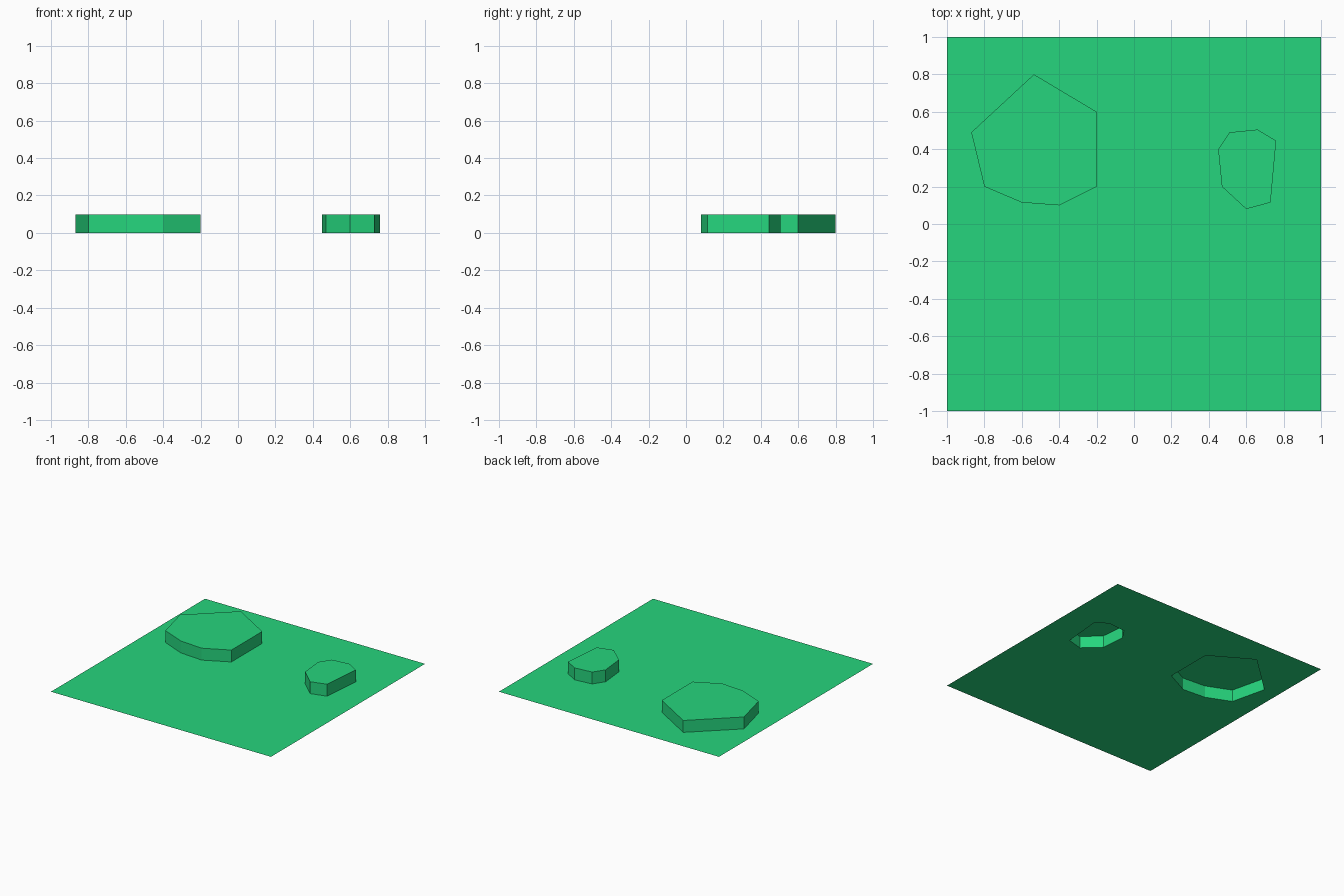
import bpy, bmesh

if "Cube" in bpy.data.objects:
    bpy.data.objects.remove(bpy.data.objects["Cube"])

HEIGHT = 0.098

green = bpy.data.materials.new("grass green")
green.diffuse_color = (0.019, 0.665, 0.205, 1)
green.use_nodes = True
green.node_tree.nodes["Principled BSDF"].inputs["Base Color"].default_value = green.diffuse_color

# Outlines, counter-clockwise seen from above
SQUARE = [(-1, -1), (1, -1), (1, 1), (-1, 1)]
LARGE = [(-0.535, 0.80), (-0.87, 0.49), (-0.80, 0.20), (-0.60, 0.115),
         (-0.40, 0.10), (-0.20, 0.20), (-0.20, 0.60)]
SMALL = [(0.51, 0.49), (0.45, 0.40), (0.47, 0.20), (0.60, 0.08),
         (0.73, 0.115), (0.76, 0.445), (0.66, 0.505)]


def ring(bm, outline, z):
    return [bm.verts.new((x, y, z)) for x, y in outline]


def finish(bm, name):
    mesh = bpy.data.meshes.new(name)
    bm.to_mesh(mesh)
    bm.free()
    mesh.materials.append(green)
    bpy.context.collection.objects.link(bpy.data.objects.new(name, mesh))


# Flat ground sheet, open beneath each plateau
bm = bmesh.new()
edges = []
for outline in (SQUARE, LARGE, SMALL):
    vs = ring(bm, outline, 0)
    edges += [bm.edges.new((vs[i - 1], vs[i])) for i in range(len(vs))]
bmesh.ops.triangle_fill(bm, edges=edges, use_beauty=True, use_dissolve=False)
for f in bm.faces:
    f.normal_update()
    if f.normal.z < 0:
        f.normal_flip()
finish(bm, "ground")

# Raised plateaus: walls and a top, hollow from below
for name, outline in (("large_plateau", LARGE), ("small_plateau", SMALL)):
    bm = bmesh.new()
    low, top = ring(bm, outline, 0), ring(bm, outline, HEIGHT)
    for i in range(len(low)):
        bm.faces.new((low[i - 1], low[i], top[i], top[i - 1]))
    bm.faces.new(top)
    finish(bm, name)
